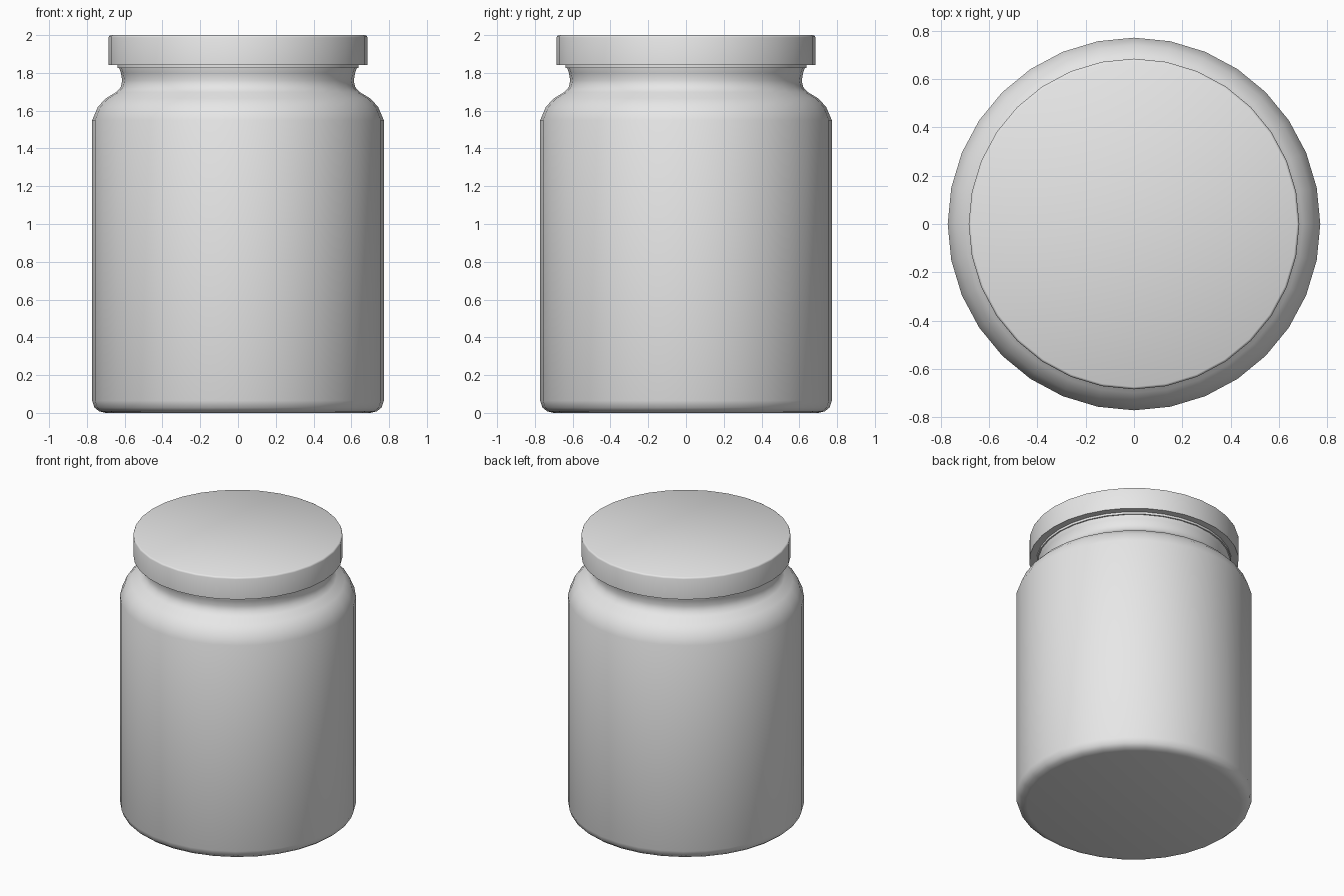
import bpy
import bmesh
import math

SIDES = 32

cube = bpy.data.objects.get("Cube")
if cube:
    bpy.data.objects.remove(cube, do_unlink=True)

grey = bpy.data.materials.new("plain_grey")
grey.use_nodes = True
colour = (0.8, 0.8, 0.8, 1)
grey.diffuse_color = colour
grey.node_tree.nodes["Principled BSDF"].inputs["Base Color"].default_value = colour


def lathe(name, profile):
    """Spin a bottom-to-top (radius, height) profile and cap both ends."""
    bm = bmesh.new()
    rings = []
    for radius, z in profile:
        ring = []
        for i in range(SIDES):
            a = math.tau * i / SIDES
            ring.append(bm.verts.new((radius * math.cos(a), radius * math.sin(a), z)))
        rings.append(ring)
    for low, high in zip(rings, rings[1:]):
        for i in range(SIDES):
            j = (i + 1) % SIDES
            bm.faces.new((low[i], low[j], high[j], high[i]))
    bm.faces.new(rings[0][::-1])
    bm.faces.new(rings[-1])
    mesh = bpy.data.meshes.new(name)
    bm.to_mesh(mesh)
    bm.free()
    mesh.materials.append(grey)
    obj = bpy.data.objects.new(name, mesh)
    bpy.context.collection.objects.link(obj)
    bpy.ops.object.select_all(action="DESELECT")
    obj.select_set(True)
    bpy.context.view_layer.objects.active = obj
    bpy.ops.object.shade_smooth_by_angle(angle=math.radians(40))
    return obj


# Jar body: rounded foot, straight wall, sloping shoulder, pinched neck and lip
lathe("jar_body", [
    (0.70, 0), (0.735, 0.008), (0.76, 0.028), (0.772, 0.065),
    (0.772, 1.55), (0.742, 1.62), (0.70, 1.665), (0.645, 1.698),
    (0.62, 1.725), (0.613, 1.76), (0.62, 1.80), (0.63, 1.828), (0.63, 1.85),
])

# Lid: thin seat under a wide disc with a softened top edge
lathe("lid", [
    (0.638, 1.826), (0.638, 1.842), (0.685, 1.842),
    (0.685, 1.988), (0.682, 1.996), (0.675, 2.0),
])
